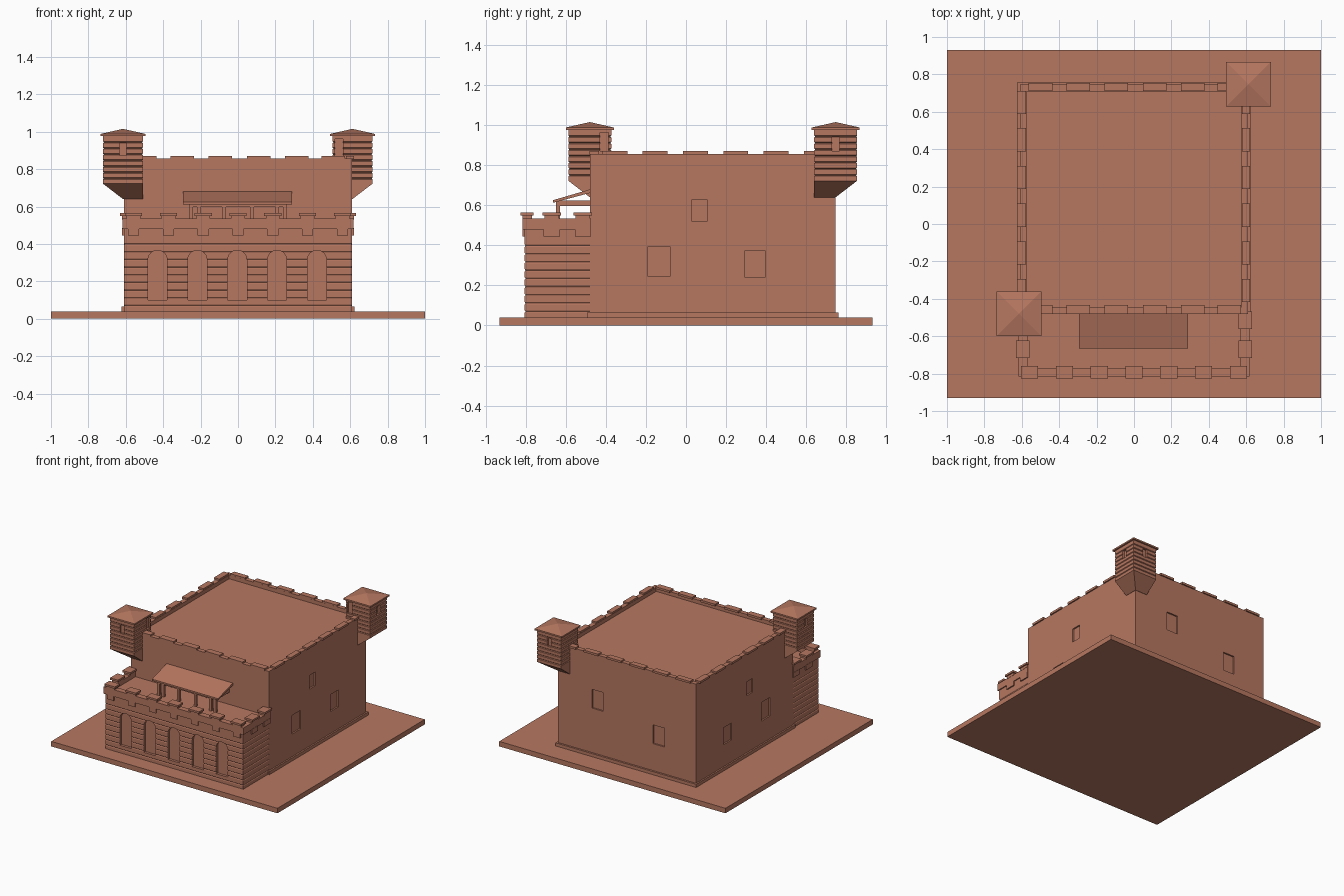
import bpy, bmesh, math
from mathutils import Vector

if "Cube" in bpy.data.objects:
    bpy.data.objects.remove(bpy.data.objects["Cube"])

clay = bpy.data.materials.new("terracotta")
clay.diffuse_color = (0.47, 0.185, 0.118, 1)
clay.use_nodes = True
clay.node_tree.nodes["Principled BSDF"].inputs["Base Color"].default_value = clay.diffuse_color


def finish(name, bm):
    bmesh.ops.recalc_face_normals(bm, faces=bm.faces)
    me = bpy.data.meshes.new(name)
    bm.to_mesh(me)
    bm.free()
    me.materials.append(clay)
    ob = bpy.data.objects.new(name, me)
    bpy.context.collection.objects.link(ob)
    return ob


def add_loft(bm, rings):
    """Stack of rectangles (x0, x1, y0, y1, z), capped at both ends."""
    loops = [[bm.verts.new(p) for p in ((a, c, z), (b, c, z), (b, d, z), (a, d, z))]
             for a, b, c, d, z in rings]
    for lo, hi in zip(loops, loops[1:]):
        for i in range(4):
            j = (i + 1) % 4
            bm.faces.new((lo[i], lo[j], hi[j], hi[i]))
    bm.faces.new(loops[0][::-1])
    return bm.faces.new(loops[-1])


def add_box(bm, x0, x1, y0, y1, z0, z1):
    return add_loft(bm, [(x0, x1, y0, y1, z0), (x0, x1, y0, y1, z1)])


def boxes(name, items):
    bm = bmesh.new()
    for it in items:
        add_box(bm, *it)
    return finish(name, bm)


def courses(x0, x1, y0, y1, z0, z1, n, g):
    """Rings for n stone courses separated by shallow V grooves of depth g."""
    h, rings = (z1 - z0) / n, []
    for i in range(n):
        z = z0 + i * h
        rings += [(x0, x1, y0, y1, z), (x0, x1, y0, y1, z + h * 0.72)]
        if i < n - 1:
            rings.append((x0 + g, x1 - g, y0 + g, y1 - g, z + h * 0.86))
    return rings + [(x0, x1, y0, y1, z1)]


def sink_top(bm, face, wall, depth):
    """Sink the top inside a parapet."""
    bmesh.ops.recalc_face_normals(bm, faces=bm.faces)
    bmesh.ops.inset_region(bm, faces=[face], thickness=wall)
    inner = bmesh.ops.extrude_discrete_faces(bm, faces=[face])["faces"][0]
    bmesh.ops.translate(bm, verts=inner.verts, vec=(0, 0, -depth))


def cut(target, cutter):
    cutter.hide_render = True
    mod = target.modifiers.new("recess", 'BOOLEAN')
    mod.operation, mod.solver, mod.object = 'DIFFERENCE', 'EXACT', cutter
    bpy.context.view_layer.objects.active = target
    bpy.ops.object.modifier_apply(modifier=mod.name)
    bpy.data.objects.remove(cutter)


# Ground slab and plinth
boxes("ground_slab", [(-1, 1, -0.93, 0.93, 0, 0.04)])
boxes("plinth", [(-0.622, 0.622, -0.495, 0.76, 0.04, 0.065)])

# Main block with sunken flat roof and recessed windows
bm = bmesh.new()
top = add_box(bm, -0.61, 0.61, -0.48, 0.745, 0.035, 0.857)
sink_top(bm, top, 0.05, 0.03)
main = finish("main_block", bm)
R = 0.012
wins = []
for y0, y1, z0, z1 in ((0.03, 0.105, 0.52, 0.63), (-0.19, -0.08, 0.245, 0.395),
                       (0.295, 0.395, 0.24, 0.375)):
    wins += [(0.61 - R, 0.65, y0, y1, z0, z1), (-0.65, -0.61 + R, y0, y1, z0, z1)]
for x0, x1, z0, z1 in ((0.21, 0.31, 0.42, 0.57), (-0.33, -0.23, 0.28, 0.43)):
    wins.append((x0, x1, 0.745 - R, 0.79, z0, z1))
cut(main, boxes("window_cutter", wins))

# Low roof battlements
items = []
for x in (-0.5, -0.297, -0.094, 0.11, 0.313, 0.51):
    for y0, y1 in ((-0.482, -0.433), (0.71, 0.755)):
        items.append((x - 0.063, x + 0.063, y0, y1, 0.853, 0.87))
for y in (0.65, 0.45, 0.248, 0.047, -0.155, -0.355):
    for x0, x1 in ((-0.625, -0.577), (0.577, 0.62)):
        items.append((x0, x1, y - 0.062, y + 0.062, 0.853, 0.87))
boxes("roof_battlements", items)

# Front wing of coursed stone with arched niches
bm = bmesh.new()
rings = courses(-0.61, 0.61, -0.805, -0.47, 0.035, 0.445, 10, 0.004)
add_loft(bm, rings + [(-0.61, 0.61, -0.805, -0.47, 0.5)])
wing = finish("front_wing", bm)
bm = bmesh.new()
for i in range(5):
    x, r, base, spring = (i - 2) * 0.213 - 0.004, 0.051, 0.10, 0.315
    pts = [(x - r, base), (x + r, base)]
    pts += [(x + r * math.cos(a), spring + r * math.sin(a))
            for a in (math.pi * k / 12 for k in range(13))]
    f = bm.faces.new([bm.verts.new((px, -0.85, pz)) for px, pz in pts])
    ex = bmesh.ops.extrude_face_region(bm, geom=[f])["geom"]
    bmesh.ops.translate(bm, vec=(0, 0.065, 0),
                        verts=[v for v in ex if isinstance(v, bmesh.types.BMVert)])
cut(wing, finish("arch_cutter", bm))

# Terrace parapet: three walls on small corbels
XO, XI, YO, YI = 0.618, 0.57, -0.815, -0.77
boxes("terrace_parapet", [(-XO, XO, YO, YI, 0.48, 0.535),
                          (-XO, -XI, YI, -0.475, 0.48, 0.535),
                          (XI, XO, YI, -0.475, 0.48, 0.535)])
front_x = [(i - 3) * 0.186 for i in range(7)]
side_y = (-0.67, -0.515)
stems, caps, corbels = [], [], []
for x in front_x:
    stems.append((x - 0.037, x + 0.037, -0.815, -0.768, 0.53, 0.553))
    caps.append((x - 0.046, x + 0.046, -0.825, -0.76, 0.55, 0.565))
    corbels.append((x - 0.03, x + 0.03, -0.815, -0.80, 0.445, 0.485))
for s in (-1, 1):
    for y in side_y:
        for lst, a, b, w, z0, z1 in ((stems, 0.568, 0.62, 0.037, 0.53, 0.553),
                                     (caps, 0.56, 0.63, 0.046, 0.55, 0.565),
                                     (corbels, 0.6, 0.62, 0.04, 0.445, 0.485)):
            xa, xb = sorted((s * a, s * b))
            lst.append((xa, xb, y - w, y + w, z0, z1))
boxes("merlon_stems", stems)
boxes("merlon_caps", caps)
boxes("parapet_corbels", corbels)

# Porch: sloped roof, beam and posts
bm = bmesh.new()
prof = [(-0.47, 0.682), (-0.665, 0.625), (-0.665, 0.612), (-0.47, 0.664)]
ends = [[bm.verts.new((x, y, z)) for y, z in prof] for x in (-0.295, 0.29)]
for i in range(4):
    j = (i + 1) % 4
    bm.faces.new((ends[0][i], ends[0][j], ends[1][j], ends[1][i]))
bm.faces.new(ends[0])
bm.faces.new(ends[1])
finish("porch_roof", bm)
boxes("porch_beams", [(-0.26, 0.26, -0.65, -0.63, 0.597, 0.622),
                      (-0.26, -0.24, -0.64, -0.47, 0.597, 0.624),
                      (0.24, 0.26, -0.64, -0.47, 0.597, 0.624)])
boxes("porch_posts", [(x - 0.01, x + 0.01, -0.65, -0.63, 0.49, 0.61)
                      for x in (-0.25, -0.21, -0.075, 0.075, 0.21, 0.25)])


# Corner turrets: tapered corbel, coursed shaft, pyramid roof
def turret(name, cx, cy, sx, sy):
    h = 0.107

    def span(c, s, outer):
        return sorted((c - s * h, c + s * outer))

    bm = bmesh.new()
    add_loft(bm, [(*span(cx, sx, 0), *span(cy, sy, 0), 0.64),
                  (*span(cx, sx, h), *span(cy, sy, h), 0.722)])
    finish(name + "_corbel", bm)
    bm = bmesh.new()
    add_loft(bm, courses(cx - h, cx + h, cy - h, cy + h, 0.722, 0.98, 8, 0.005))
    shaft = finish(name + "_shaft", bm)
    # Small windows on the four faces and a doorway towards the roof
    w, d = 0.018, 0.015
    cuts = [(cx - w, cx + w, cy + sy * h - d, cy + sy * h + d, 0.872, 0.94),
            (cx + sx * h - d, cx + sx * h + d, cy - w, cy + w, 0.872, 0.94)]
    if sx < 0:
        cuts.append((cx + h - d, cx + h + d, cy + 0.05, cy + 0.094, 0.87, 0.962))
    else:
        cuts.append((cx - 0.094, cx - 0.05, cy - h - d, cy - h + d, 0.87, 0.962))
    cut(shaft, boxes("turret_cutter", cuts))
    bm = bmesh.new()
    e = 0.12
    add_loft(bm, [(cx - e, cx + e, cy - e, cy + e, 0.976),
                  (cx - e, cx + e, cy - e, cy + e, 0.988),
                  (cx - 0.001, cx + 0.001, cy - 0.001, cy + 0.001, 1.015)])
    finish(name + "_roof", bm)


turret("front_turret", -0.615, -0.48, -1, -1)
turret("rear_turret", 0.612, 0.747, 1, 1)
